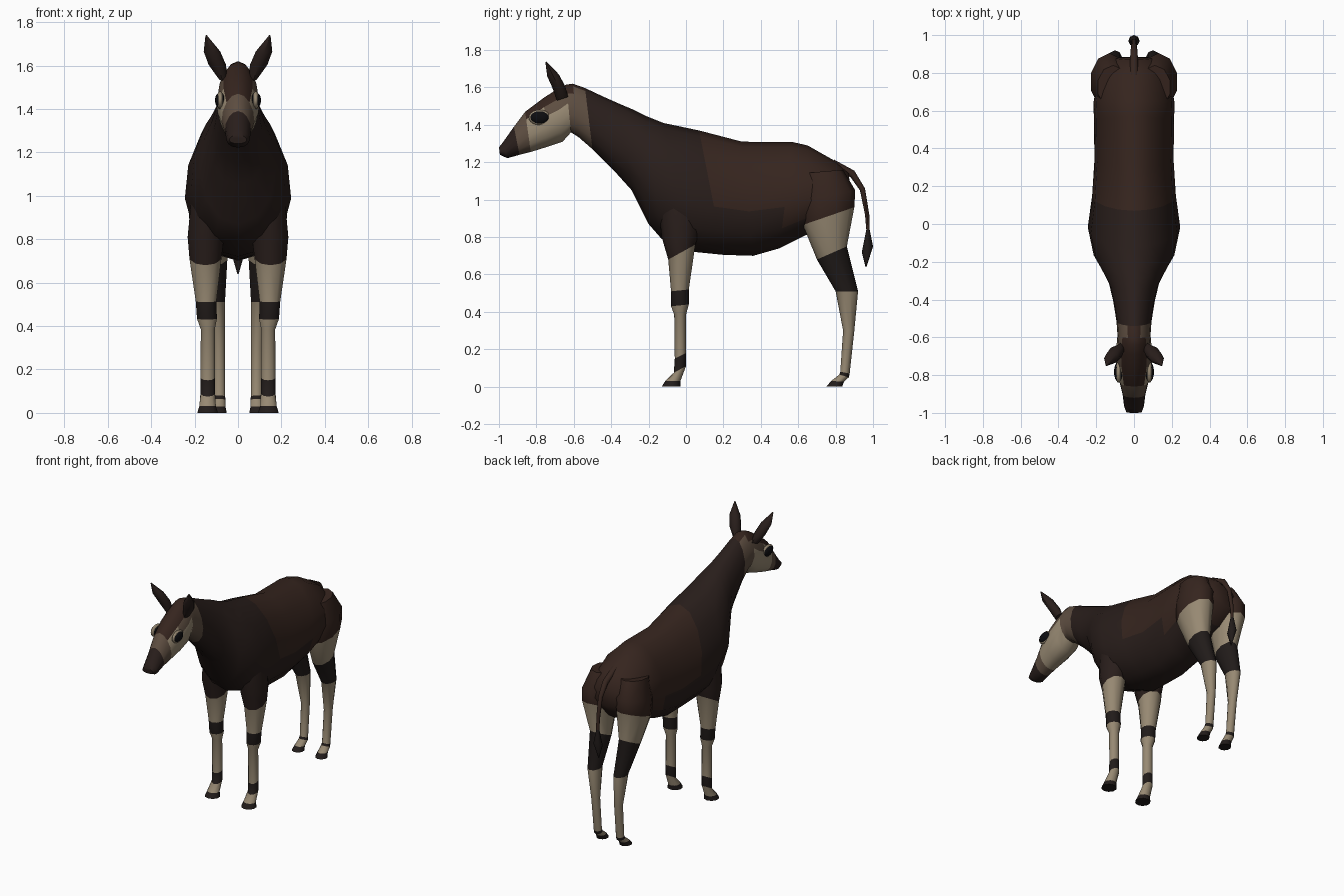
import bpy, bmesh, math
from mathutils import Vector


def material(name, color):
    m = bpy.data.materials.new(name)
    m.diffuse_color = (*color, 1)
    return m


MATS = {
    "D": material("dark_coat", (0.022, 0.013, 0.011)),
    "B": material("brown_coat", (0.036, 0.018, 0.013)),
    "K": material("black_band", (0.015, 0.011, 0.010)),
    "T": material("tan_face", (0.11, 0.075, 0.052)),
    "C": material("cream_hair", (0.31, 0.25, 0.17)),
    "E": material("eye_black", (0.004, 0.004, 0.005)),
}
KEYS = list(MATS)


def finish(name, bm, angle=50):
    bmesh.ops.recalc_face_normals(bm, faces=bm.faces[:])
    me = bpy.data.meshes.new(name)
    bm.to_mesh(me)
    bm.free()
    for m in MATS.values():
        me.materials.append(m)
    for p in me.polygons:
        p.use_smooth = True
    me.set_sharp_from_angle(angle=math.radians(angle))
    ob = bpy.data.objects.new(name, me)
    bpy.context.collection.objects.link(ob)
    return ob


def loft(name, rings, paint, sides=10, side=1, pear=0.0):
    """Each ring: front/top point (y, z), back/bottom point (y, z), centre x, half width.
    paint: one colour key per segment, or a function of (segment, face centre)."""
    bm = bmesh.new()
    loops = []
    for ya, za, yb, zb, cx, w in rings:
        loop = []
        for k in range(sides):
            t = 2 * math.pi * k / sides
            h = math.cos(t)
            x = cx + w * math.sin(t) * (1 - pear * h)
            loop.append(bm.verts.new((side * x, (ya + yb) / 2 + (ya - yb) / 2 * h,
                                      (za + zb) / 2 + (za - zb) / 2 * h)))
        loops.append(loop)
    for i in range(len(loops) - 1):
        a, b = loops[i], loops[i + 1]
        for k in range(sides):
            n = (k + 1) % sides
            f = bm.faces.new((a[k], a[n], b[n], b[k]))
            key = paint(i, f.calc_center_median()) if callable(paint) else paint[i]
            f.material_index = KEYS.index(key)
    for loop, i in ((loops[0], 0), (loops[-1], len(loops) - 2)):
        f = bm.faces.new(loop)
        key = paint(i, f.calc_center_median()) if callable(paint) else paint[i]
        f.material_index = KEYS.index(key)
    return finish(name, bm)


# Body, neck and head: one skin from rump to muzzle
body = [
    (0.87, 1.145, 0.885, 0.97, 0, 0.10),
    (0.80, 1.205, 0.80, 0.86, 0, 0.185),
    (0.65, 1.29, 0.64, 0.81, 0, 0.213),
    (0.57, 1.308, 0.50, 0.74, 0, 0.210),
    (0.30, 1.31, 0.36, 0.70, 0, 0.208),
    (0.07, 1.37, 0.20, 0.705, 0, 0.220),
    (-0.12, 1.41, 0.05, 0.72, 0, 0.243),
    (-0.22, 1.45, -0.13, 0.79, 0, 0.212),
    (-0.29, 1.485, -0.20, 0.87, 0, 0.172),
    (-0.35, 1.51, -0.29, 1.05, 0, 0.132),
    (-0.44, 1.55, -0.38, 1.15, 0, 0.110),
    (-0.54, 1.597, -0.50, 1.27, 0, 0.092),
    (-0.605, 1.62, -0.575, 1.335, 0, 0.087),
    (-0.64, 1.615, -0.615, 1.36, 0, 0.090),
    (-0.69, 1.59, -0.66, 1.31, 0, 0.096),
    (-0.76, 1.545, -0.75, 1.28, 0, 0.094),
    (-0.86, 1.47, -0.83, 1.255, 0, 0.075),
    (-0.92, 1.39, -0.89, 1.24, 0, 0.060),
    (-0.98, 1.305, -0.955, 1.222, 0, 0.052),
    (-1.0, 1.28, -0.995, 1.24, 0, 0.040),
]


def coat(i, c):
    if i < 5:
        return "B" if c.z > 0.9 else "D"
    if i < 11 or i > 16:
        return "D"
    above = c.z - (1.46 + (c.y + 0.68) * 0.45)    # cheek line slopes down the face
    if above > 0.075:
        return "B"
    if i < 13 or above > 0.035 or i == 16:
        return "T"
    return "C"


loft("body_neck_head", body, coat, sides=14, pear=0.15)

# Legs: banded lofts from shoulder or hip down to the hoof
front = [
    (-0.15, 0.98, 0.09, 0.98, 0.135, 0.085),
    (-0.13, 0.80, 0.07, 0.82, 0.148, 0.088),
    (-0.095, 0.68, 0.05, 0.76, 0.150, 0.077),
    (-0.08, 0.51, 0.015, 0.52, 0.147, 0.050),
    (-0.08, 0.43, 0.015, 0.44, 0.143, 0.048),
    (-0.063, 0.385, 0.0, 0.385, 0.139, 0.034),
    (-0.06, 0.15, 0.0, 0.18, 0.139, 0.035),
    (-0.065, 0.075, 0.0, 0.11, 0.139, 0.035),
    (-0.11, 0.032, -0.03, 0.03, 0.14, 0.040),
    (-0.13, 0.0, -0.03, 0.0, 0.14, 0.050),
]
hind = [
    (0.61, 1.14, 0.84, 1.16, 0.11, 0.085),
    (0.60, 0.99, 0.905, 1.05, 0.130, 0.102),
    (0.625, 0.865, 0.90, 0.96, 0.132, 0.098),
    (0.70, 0.68, 0.86, 0.75, 0.112, 0.066),
    (0.80, 0.51, 0.92, 0.51, 0.100, 0.042),
    (0.84, 0.30, 0.90, 0.30, 0.088, 0.029),
    (0.825, 0.08, 0.875, 0.07, 0.086, 0.028),
    (0.82, 0.065, 0.87, 0.05, 0.086, 0.030),
    (0.775, 0.03, 0.845, 0.028, 0.088, 0.032),
    (0.75, 0.0, 0.835, 0.0, 0.090, 0.040),
]
# Ears: leaf shapes leaning outward and forward
ear = [
    (-0.69, 1.53, -0.63, 1.55, 0.070, 0.020),
    (-0.715, 1.60, -0.645, 1.605, 0.095, 0.040),
    (-0.742, 1.66, -0.68, 1.67, 0.120, 0.038),
    (-0.752, 1.735, -0.747, 1.74, 0.146, 0.004),
]


def eyeball(name, side, mat, center, radii):
    bm = bmesh.new()
    bmesh.ops.create_uvsphere(bm, u_segments=16, v_segments=10, radius=1)
    for v in bm.verts:
        v.co = Vector((side * (center[0] + v.co.x * radii[0]),
                       center[1] + v.co.y * radii[1], center[2] + v.co.z * radii[2]))
    for f in bm.faces:
        f.material_index = KEYS.index(mat)
    finish(name, bm, 80)


for label, s in (("left", 1), ("right", -1)):
    loft("front_leg_" + label, front, "DDCKCCKCK", side=s)
    loft("hind_leg_" + label, hind, "BBCKCCKCK", side=s)
    loft("ear_" + label, ear, "DDD", sides=8, side=s)
    eyeball("eye_rim_" + label, s, "C", (0.082, -0.783, 1.44), (0.017, 0.058, 0.041))
    eyeball("eye_" + label, s, "E", (0.083, -0.783, 1.44), (0.023, 0.052, 0.036))

# Tail with a dark tuft
tail = [
    (0.79, 1.215, 0.79, 1.17, 0, 0.022),
    (0.90, 1.155, 0.88, 1.12, 0, 0.020),
    (0.957, 1.06, 0.93, 1.05, 0, 0.016),
    (0.980, 0.92, 0.957, 0.92, 0, 0.013),
    (0.982, 0.84, 0.964, 0.84, 0, 0.011),
    (1.0, 0.75, 0.94, 0.72, 0, 0.030),
    (0.965, 0.64, 0.96, 0.64, 0, 0.003),
]
loft("tail", tail, "BBBBKK", sides=8)
